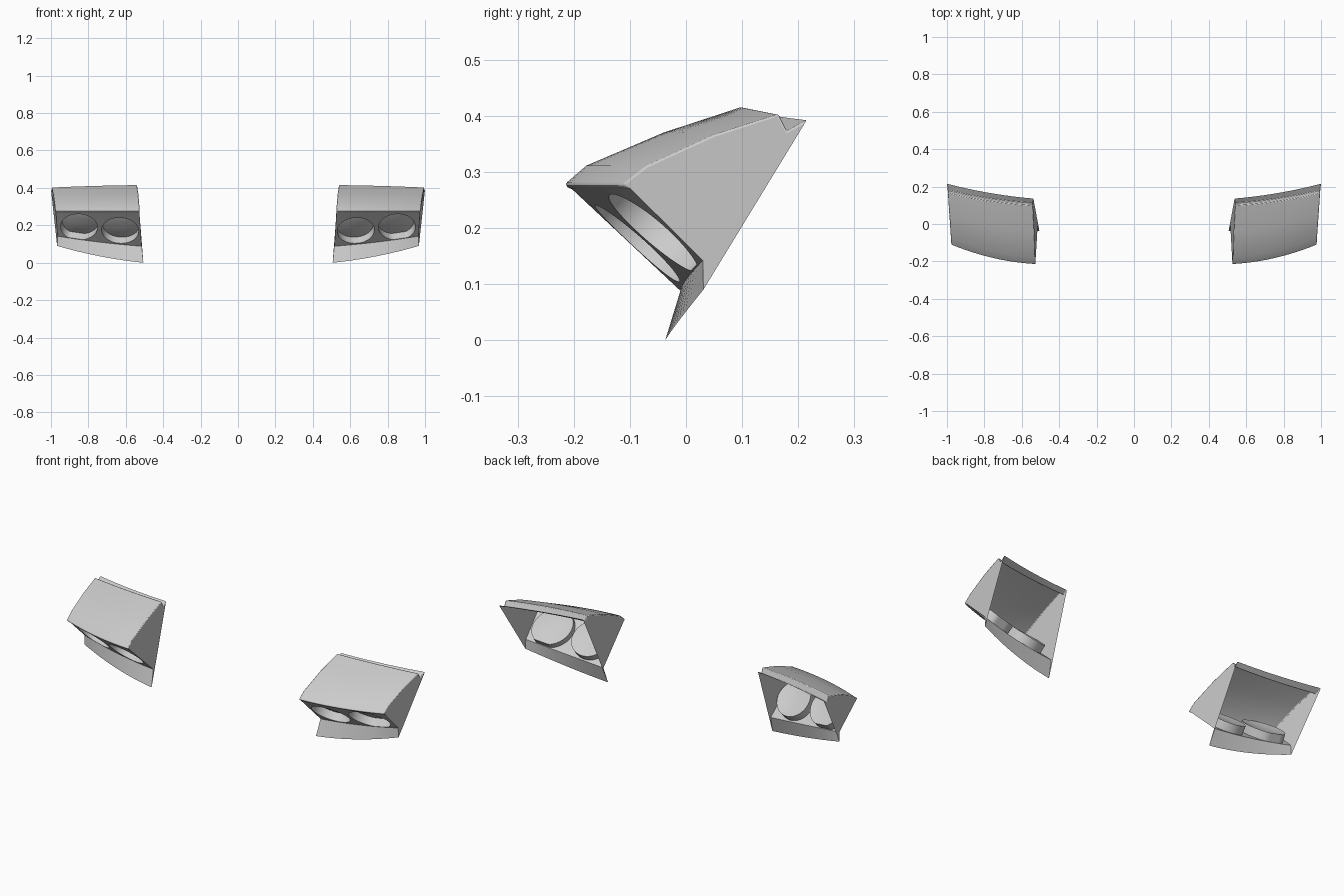
import bpy, bmesh, math
from mathutils import Vector as V

if "Cube" in bpy.data.objects:
    bpy.data.objects.remove(bpy.data.objects["Cube"])

# Housing profile: (inner end, outer end, forward bow, vertical bow)
PROFILE = [
    ((.527, -.203, .269), (.973, -.098, .269), .020, 0),      # face top
    ((.526, -.212, .272), (.976, -.109, .272), .020, 0),      # lip underside
    ((.526, -.215, .279), (.977, -.111, .279), .020, 0),      # lip front
    ((.528, -.178, .311), (.978, -.070, .311), .020, 0),      # brow
    ((.533, -.040, .370), (.987, .050, .366), .016, .002),    # roof middle
    ((.540, .100, .416), (.995, .165, .403), .010, .002),     # roof rear
    ((.540, .112, .386), (.996, .180, .373), .010, 0),        # step down
    ((.538, .136, .405), (1.0, .215, .392), .010, 0),         # rear flange
]
FACE_BOTTOM = ((.515, -.010, .088), (.965, .030, .142), .008, .005)
SKIRT = ((.506, -.037, .000), (.967, .031, .090), .010, .011)
SEG = 12


def span(row, t):
    a, b, by, bz = row
    k = 4 * t * (1 - t)
    p = V(a).lerp(V(b), t)
    up = -bz if row in (SKIRT, FACE_BOTTOM) else bz
    return p + V((0, -by * k, up * k))


def face_point(u, v):
    return span(PROFILE[0], u).lerp(span(FACE_BOTTOM, u), v)


def finish(name, bm, angle=30, bevel=0):
    bmesh.ops.remove_doubles(bm, verts=bm.verts, dist=.0004)
    bmesh.ops.recalc_face_normals(bm, faces=bm.faces)
    me = bpy.data.meshes.new(name)
    bm.to_mesh(me)
    bm.free()
    ob = bpy.data.objects.new(name, me)
    bpy.context.collection.objects.link(ob)
    bpy.context.view_layer.objects.active = ob
    for o in bpy.context.selected_objects:
        o.select_set(False)
    ob.select_set(True)
    bpy.ops.object.shade_smooth_by_angle(angle=math.radians(angle))
    if bevel:
        b = ob.modifiers.new("soft_edges", 'BEVEL')
        b.width, b.segments = bevel, 2
        b.limit_method, b.angle_limit = 'ANGLE', math.radians(40)
    m = ob.modifiers.new("other_side", 'MIRROR')
    m.use_mirror_merge = False
    return ob


def strip(bm, r0, r1, closed=False):
    n = len(r0)
    for i in range(n if closed else n - 1):
        j = (i + 1) % n
        bm.faces.new((r0[i], r0[j], r1[j], r1[i]))


# Housing: lofted hood, two side walls
bm = bmesh.new()
rows = [[bm.verts.new(span(r, i / SEG)) for i in range(SEG + 1)] for r in PROFILE]
for a, b in zip(rows, rows[1:]):
    strip(bm, a, b)
for t, i in ((0, 0), (1, SEG)):
    low = [bm.verts.new(span(r, t)) for r in (SKIRT, FACE_BOTTOM)]
    bm.faces.new([r[i] for r in rows] + low)
finish("headlight_housing", bm, bevel=.004)

# Skirt below the lamp face
bm = bmesh.new()
rows = [[bm.verts.new(span(r, i / SEG)) for i in range(SEG + 1)] for r in (FACE_BOTTOM, SKIRT)]
strip(bm, *rows)
finish("lower_skirt", bm)

# Lamp face with two round openings, plus a lamp cup behind each
N, R = 48, .101
WIDTH = .455
height = lambda u: (face_point(u, 1) - face_point(u, 0)).length
face = bmesh.new()
cups = bmesh.new()
for u0, u1, uc, dc in ((0, .49, .245, .143), (.49, 1, .735, .114)):
    hole, edge = [], []
    for i in range(N):
        a = 2 * math.pi * i / N
        c, s = math.cos(a), math.sin(a)
        u = uc + R * c / WIDTH
        v = (dc + R * s) / height(u)
        hole.append(face_point(u, min(max(v, .015), .985)))
        k = 1 / max(abs(c), abs(s))
        edge.append(face_point(u0 + (u1 - u0) * (c * k + 1) / 2, (s * k + 1) / 2))
    strip(face, [face.verts.new(p) for p in edge], [face.verts.new(p) for p in hole], True)

    # inward direction of this opening
    n = (hole[0] - hole[N // 2]).cross(hole[N // 4] - hole[3 * N // 4]).normalized()
    if n.y < 0:
        n = -n
    mid = sum(hole, V()) / N
    back = [p + n * .045 for p in hole]
    rings = [[cups.verts.new(p) for p in hole], [cups.verts.new(p) for p in back]]
    centre = mid + n * .045
    # gently domed lens
    for f in (.75, .5, .25):
        rings.append([cups.verts.new(centre.lerp(p, f) - n * .012 * (1 - f * f)) for p in back])
    for a, b in zip(rings, rings[1:]):
        strip(cups, a, b, True)
    cups.faces.new(rings[-1])
finish("lamp_face", face)
finish("lamp_cups", cups)
